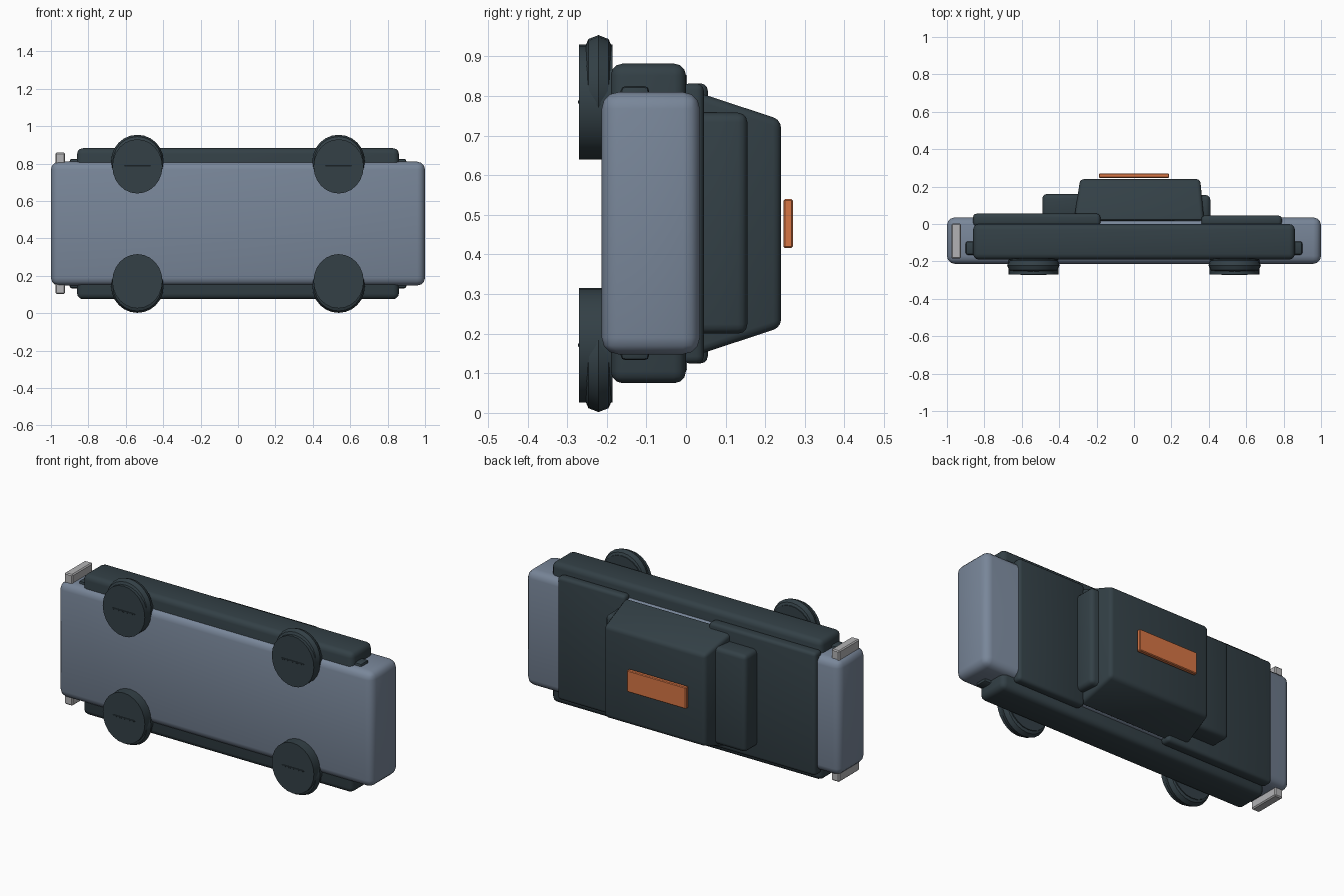
import bpy, bmesh, math
from mathutils import Matrix

if "Cube" in bpy.data.objects:
    bpy.data.objects.remove(bpy.data.objects["Cube"])

MID = 0.478  # height of the symmetry plane


def material(name, rgb):
    m = bpy.data.materials.new(name)
    m.diffuse_color = (*rgb, 1)
    m.use_nodes = True
    m.node_tree.nodes["Principled BSDF"].inputs["Base Color"].default_value = m.diffuse_color
    return m


SLATE = material("slate blue", (0.19, 0.24, 0.32))
DARK = material("dark teal grey", (0.033, 0.051, 0.061))
ORANGE = material("orange", (0.68, 0.18, 0.06))
SILVER = material("light grey", (0.45, 0.45, 0.46))


def finish(name, bm, mat, bevel=0.0, segments=3):
    if bevel:
        bmesh.ops.bevel(bm, geom=bm.edges[:], offset=bevel, segments=segments,
                        profile=0.5, affect='EDGES', clamp_overlap=True)
    bmesh.ops.recalc_face_normals(bm, faces=bm.faces[:])
    me = bpy.data.meshes.new(name)
    bm.to_mesh(me)
    bm.free()
    me.materials.append(mat)
    ob = bpy.data.objects.new(name, me)
    bpy.context.collection.objects.link(ob)
    bpy.ops.object.select_all(action='DESELECT')
    ob.select_set(True)
    bpy.context.view_layer.objects.active = ob
    bpy.ops.object.shade_smooth_by_angle(angle=math.radians(32))
    return ob


def block(name, x, y, z, mat, bevel, segments=3, top_x=None, top_z=None):
    """Rounded box; top_x and top_z narrow the face at the far y end."""
    bm = bmesh.new()
    bmesh.ops.create_cube(bm, size=2)
    for v in bm.verts:
        far = v.co.y > 0
        xr = top_x if far and top_x else x
        zr = top_z if far and top_z else z
        v.co = (xr[v.co.x > 0], y[far], zr[v.co.z > 0])
    return finish(name, bm, mat, bevel, segments)


# Main hull and the dark side skirts
block("body", (-1, 1), (-0.213, 0.035), (0.148, 0.81), SLATE, 0.042)
block("side_skirts", (-0.86, 0.86), (-0.19, 0.0), (0.075, 0.882), DARK, 0.03)
block("bumper_rail", (-0.9, 0.9), (-0.165, -0.093), (0.133, 0.825), DARK, 0.012, 2)
block("front_crossbar", (-0.976, -0.925), (-0.185, 0.002), (0.103, 0.858), SILVER, 0.006, 1)

# Hood and trunk lids
block("hood", (-0.86, -0.18), (-0.01, 0.055), (0.125, 0.832), DARK, 0.018)
block("trunk_lid", (0.36, 0.79), (-0.01, 0.045), (0.125, 0.832), DARK, 0.018)

# Tapered cabin with the lower blocks before and behind it
block("cabin", (-0.322, 0.375), (0.015, 0.24), (0.142, 0.814), DARK, 0.02,
      top_x=(-0.288, 0.354), top_z=(0.216, 0.74))
block("front_window_block", (-0.49, -0.2), (0.02, 0.16), (0.2, 0.758), DARK, 0.024)
block("rear_window_block", (0.2, 0.408), (0.02, 0.155), (0.2, 0.758), DARK, 0.024)
block("roof_sign", (-0.188, 0.188), (0.246, 0.27), (0.416, 0.54), ORANGE, 0.004, 1)


# Wheels: a rounded tyre ring with an offset flat disc
def tyre(name, cx, cz):
    bm = bmesh.new()
    n, k, major, minor, depth = 24, 8, 0.106, 0.034, 0.036
    rings = []
    for i in range(n):
        a = 2 * math.pi * i / n
        ring = []
        for j in range(k):
            b = 2 * math.pi * j / k
            r = major + minor * math.cos(b)
            ring.append(bm.verts.new((cx + r * math.cos(a),
                                      -0.221 + depth * math.sin(b),
                                      cz + r * math.sin(a))))
        rings.append(ring)
    for i in range(n):
        p, q = rings[i], rings[(i + 1) % n]
        for j in range(k):
            bm.faces.new((p[j], q[j], q[(j + 1) % k], p[(j + 1) % k]))
    finish(name, bm, DARK)


def disc(name, cx, cz):
    bm = bmesh.new()
    place = (Matrix.Translation((cx, -0.2275, cz))
             @ Matrix.Diagonal((0.134, 1, 0.145, 1))
             @ Matrix.Rotation(math.pi / 2, 4, 'X'))
    bmesh.ops.create_cone(bm, cap_ends=True, segments=24, radius1=1, radius2=1,
                          depth=0.085, matrix=place)
    finish(name, bm, DARK)


for sx, end in ((-1, "front"), (1, "rear")):
    for sz, side in ((-1, "lower"), (1, "upper")):
        tyre(f"{end}_{side}_tyre", sx * 0.538, MID + sz * 0.336)
        disc(f"{end}_{side}_wheel_disc", sx * 0.538, MID + sz * 0.307)
        # Thin hub plate on the disc face
        hub_z = MID + sz * 0.307
        block(f"{end}_{side}_hub_plate", (sx * 0.538 - 0.07, sx * 0.538 + 0.07),
              (-0.273, -0.265), (hub_z - 0.004, hub_z + 0.004), DARK, 0.001, 1)
